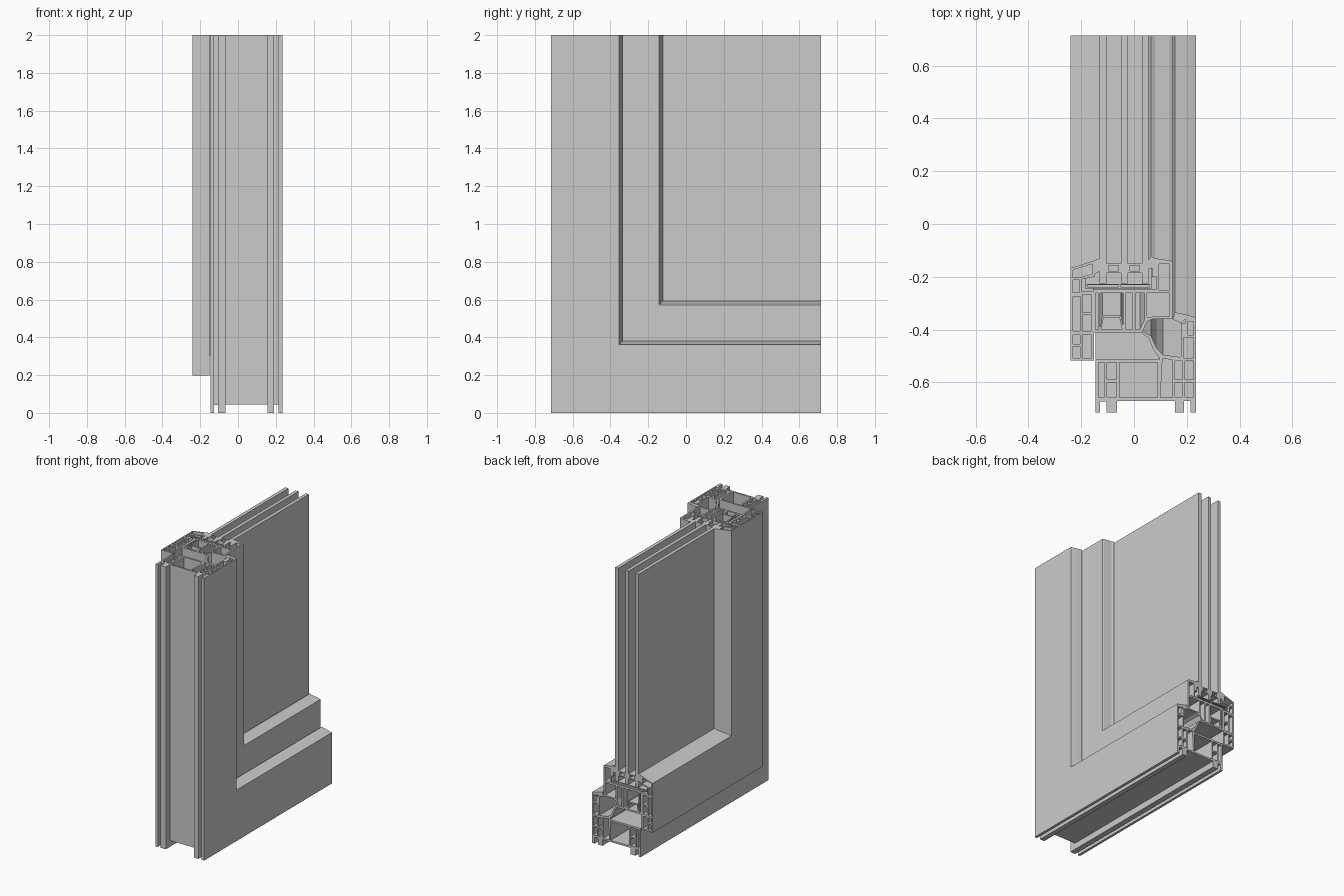
import bpy, bmesh

H = 0.715   # half length in y
TOP = 2.0


def rect(x0, x1, y0, y1):
    return [(x0, y0), (x1, y0), (x1, y1), (x0, y1)]


def finish(name, bm):
    bmesh.ops.recalc_face_normals(bm, faces=bm.faces)
    me = bpy.data.meshes.new(name)
    bm.to_mesh(me)
    bm.free()
    ob = bpy.data.objects.new(name, me)
    bpy.context.collection.objects.link(ob)
    return ob


def corner_profile(name, outline, holes=()):
    """Sweep a hollow (x, y) section down the jamb, round the mitre and along the sill."""
    bm = bmesh.new()
    ends = [[], []]
    for loop in [outline, *holes]:
        rings = [[bm.verts.new((x, y, TOP)) for x, y in loop],
                 [bm.verts.new((x, y, y + H)) for x, y in loop],
                 [bm.verts.new((x, H, y + H)) for x, y in loop]]
        n = len(loop)
        for a, b in zip(rings, rings[1:]):
            for i in range(n):
                j = (i + 1) % n
                bm.faces.new((a[i], a[j], b[j], b[i]))
        for store, ring in zip(ends, (rings[0], rings[2])):
            store += [bm.edges.get((ring[i], ring[(i + 1) % n])) for i in range(n)]
    # cut ends, keeping the chambers open
    bmesh.ops.triangle_fill(bm, edges=ends[0], use_beauty=True, normal=(0, 0, 1))
    bmesh.ops.triangle_fill(bm, edges=ends[1], use_beauty=True, normal=(0, 1, 0))
    return finish(name, bm)


# fixed frame with mounting feet, chambers and inner upstand
corner_profile("fixed_frame", [
    (-.145, -.715), (-.128, -.715), (-.128, -.672), (-.105, -.672), (-.105, -.715),
    (-.065, -.715), (-.065, -.67), (.155, -.67), (.155, -.715), (.19, -.715),
    (.19, -.67), (.215, -.67), (.215, -.715), (.235, -.715), (.235, -.354),
    (.195, -.343), (.195, -.375), (.178, -.375), (.178, -.505), (.105, -.495),
    (.095, -.512), (-.145, -.512)],
    [rect(-.134, -.112, -.655, -.525),
     rect(-.102, -.067, -.655, -.6), rect(-.102, -.067, -.59, -.525),
     rect(-.055, .09, -.658, -.525),
     [(.1, -.658), (.146, -.658), (.146, -.515), (.108, -.51)],
     rect(.156, .184, -.655, -.6), rect(.156, .184, -.59, -.52),
     rect(.194, .226, -.655, -.6), rect(.194, .226, -.59, -.52),
     rect(.188, .226, -.508, -.43), rect(.205, .226, -.42, -.37)])

# centre gasket rising from the frame to the sash
corner_profile("centre_gasket", [
    (.098, -.512), (.11, -.495), (.085, -.47), (.065, -.425), (.03, -.405),
    (.03, -.415), (.055, -.432), (.07, -.47)])

# gasket between frame upstand and sash
corner_profile("inner_rebate_gasket", [
    (.146, -.362), (.18, -.375), (.195, -.36), (.195, -.343), (.155, -.335)])

# opening sash with glazing shelf and inner lip
corner_profile("sash", [
    (-.155, -.412), (.03, -.412), (.05, -.37), (.07, -.36), (.146, -.36),
    (.146, -.143), (.135, -.138), (.08, -.13), (.08, -.165), (.068, -.165),
    (.068, -.2), (.085, -.2), (.085, -.248), (-.155, -.248)],
    [rect(-.145, -.137, -.4, -.262),
     [(-.125, -.4), (-.045, -.4), (-.055, -.355), (-.115, -.355)],
     [(-.128, -.39), (-.12, -.345), (-.05, -.345), (-.042, -.385), (-.042, -.262),
      (-.128, -.262)],
     rect(-.032, -.005, -.4, -.262),
     [(.005, -.4), (.022, -.4), (.04, -.36), (.04, -.262), (.005, -.262)],
     [(.05, -.352), (.134, -.35), (.134, -.262), (.05, -.262)],
     rect(.095, .134, -.25, -.152)])

# shelf under the panes
corner_profile("glazing_shelf", rect(-.185, .066, -.244, -.228),
               [rect(-.175, -.06, -.24, -.232), rect(-.05, .056, -.24, -.232)])

# outer cladding of the sash, with hooked sloping nose
corner_profile("outer_cladding", [
    (-.24, -.517), (-.152, -.517), (-.152, -.255), (-.198, -.255), (-.198, -.21),
    (-.15, -.2), (-.15, -.138), (-.24, -.167)],
    [rect(-.231, -.205, -.507, -.465), rect(-.231, -.205, -.455, -.42),
     rect(-.195, -.162, -.507, -.42),
     rect(-.231, -.205, -.405, -.275), rect(-.195, -.162, -.405, -.345),
     rect(-.195, -.162, -.335, -.27),
     rect(-.231, -.207, -.26, -.212),
     [(-.231, -.202), (-.205, -.202), (-.16, -.19), (-.16, -.152), (-.231, -.174)]])

# glazing gaskets either side of the panes
corner_profile("outer_glazing_gasket", [
    (-.15, -.19), (-.13, -.18), (-.13, -.13), (-.15, -.138)])
corner_profile("inner_glazing_gasket", [
    (.055, -.17), (.08, -.165), (.08, -.13), (.065, -.122), (.055, -.135)])

# three panes of glass
for label, x0 in (("outer", -.13), ("middle", -.05), ("inner", .03)):
    bm = bmesh.new()
    y0 = -.225
    bmesh.ops.create_cube(bm, size=1)
    for v in bm.verts:
        v.co = (x0 + (v.co.x + .5) * .025,
                y0 + (v.co.y + .5) * (H - y0),
                y0 + H + (v.co.z + .5) * (TOP - y0 - H))
    finish(label + "_glass_pane", bm)

# hollow spacer bars between the panes
for label, x0 in (("outer", -.105), ("inner", -.025)):
    corner_profile(label + "_spacer", rect(x0, x0 + .055, -.186, -.15),
                   [rect(x0 + .009, x0 + .046, -.178, -.158)])
